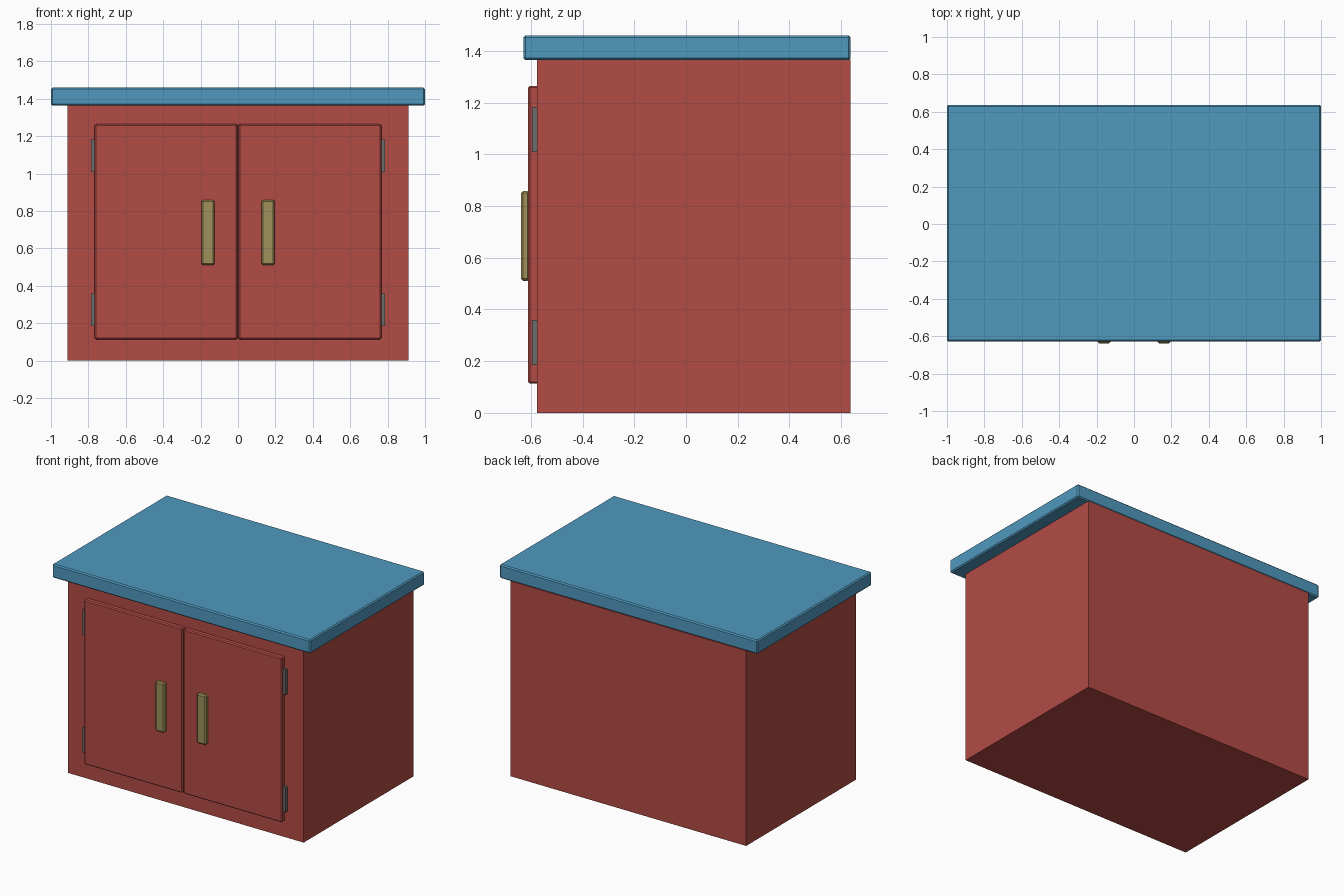
import bpy

if "Cube" in bpy.data.objects:
    bpy.data.objects.remove(bpy.data.objects["Cube"])


def material(name, color):
    m = bpy.data.materials.new(name)
    m.diffuse_color = color
    m.use_nodes = True
    m.node_tree.nodes["Principled BSDF"].inputs["Base Color"].default_value = m.diffuse_color
    return m


red = material("red_paint", (0.45, 0.07, 0.06, 1))
blue = material("blue_top", (0.08, 0.32, 0.52, 1))
brass = material("brass", (0.35, 0.28, 0.10, 1))
steel = material("steel", (0.15, 0.15, 0.15, 1))


def box(name, x, y, z, mat, bevel=0.0):
    """Box from (min, max) ranges, with an optional single-segment bevel."""
    bpy.ops.mesh.primitive_cube_add(
        size=1, location=[(a + b) / 2 for a, b in (x, y, z)])
    ob = bpy.context.object
    ob.name = name
    ob.scale = [b - a for a, b in (x, y, z)]
    bpy.ops.object.transform_apply(location=False, rotation=False, scale=True)
    ob.data.materials.append(mat)
    if bevel:
        mod = ob.modifiers.new("edge_bevel", 'BEVEL')
        mod.width = bevel
        mod.segments = 1
    return ob


# Cabinet body and worktop, flush at the back
box("cabinet_body", (-0.912, 0.912), (-0.576, 0.637), (0, 1.366), red)
box("worktop", (-1, 1), (-0.629, 0.637), (1.364, 1.46), blue, 0.008)

# Mirrored doors with handles and hinges
for side, s in (("left", -1), ("right", 1)):
    def span(a, b):
        return tuple(sorted((s * a, s * b)))

    box(f"{side}_door", span(0.003, 0.766), (-0.611, -0.57),
        (0.113, 1.265), red, 0.007)
    box(f"{side}_handle", span(0.125, 0.196), (-0.638, -0.605),
        (0.511, 0.858), brass, 0.008)
    for level, z in (("lower", 0.185), ("upper", 1.008)):
        box(f"{side}_{level}_hinge", span(0.755, 0.786), (-0.595, -0.57),
            (z, z + 0.175), steel)
